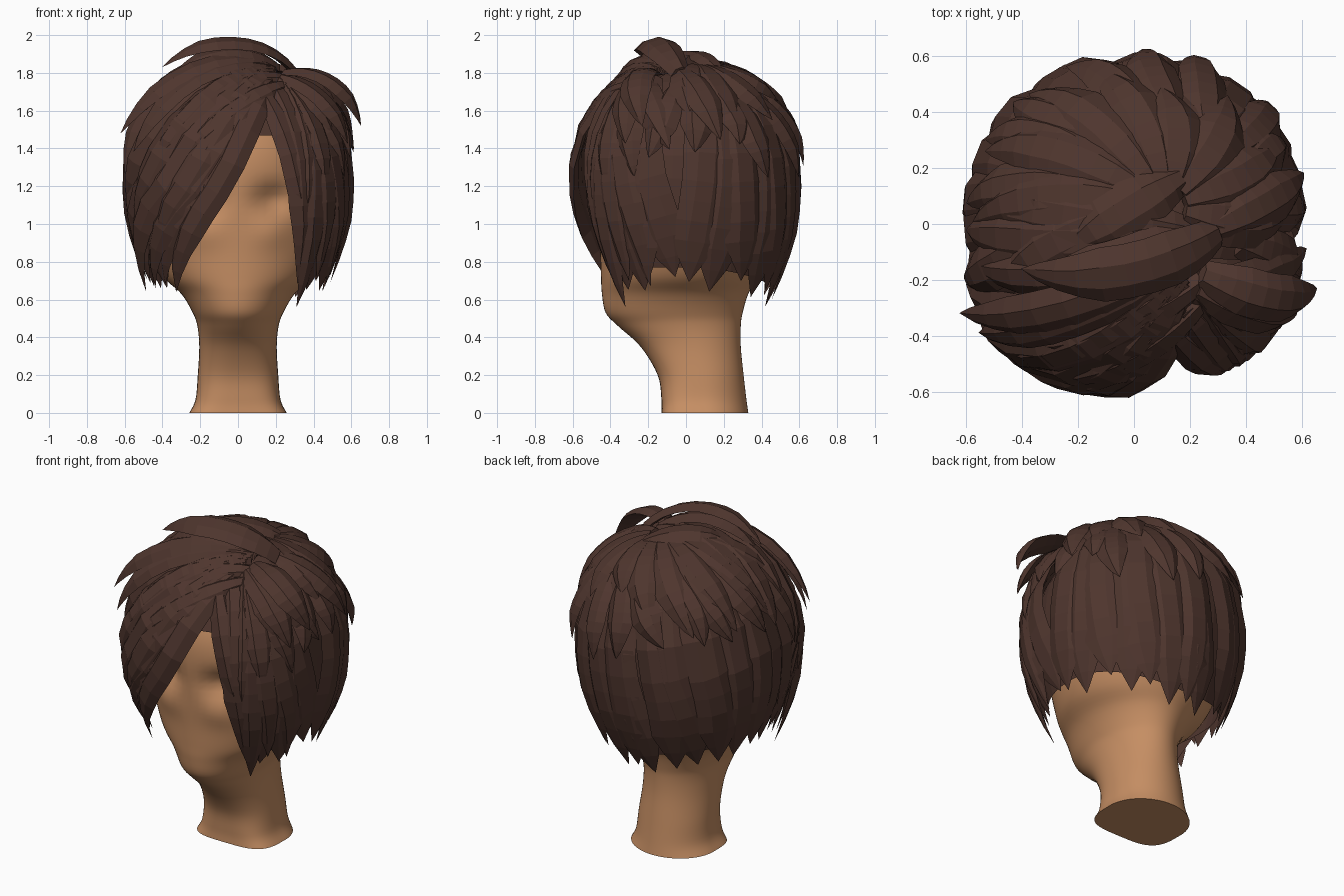
import bpy, bmesh, math, random
from mathutils import Vector

random.seed(4)
cube = bpy.data.objects.get("Cube")
if cube:
    bpy.data.objects.remove(cube)


def material(name, rgb):
    m = bpy.data.materials.new(name)
    m.use_nodes = True
    m.diffuse_color = (*rgb, 1)
    m.node_tree.nodes["Principled BSDF"].inputs["Base Color"].default_value = (*rgb, 1)
    return m


SKIN = material("warm skin", (0.56, 0.27, 0.125))
HAIR = material("dark brown hair", (0.077, 0.036, 0.027))


def finish(bm, name, mat, smooth=False):
    bmesh.ops.recalc_face_normals(bm, faces=bm.faces)
    mesh = bpy.data.meshes.new(name)
    bm.to_mesh(mesh)
    bm.free()
    mesh.materials.append(mat)
    ob = bpy.data.objects.new(name, mesh)
    bpy.context.collection.objects.link(ob)
    if smooth:
        bpy.ops.object.select_all(action="DESELECT")
        ob.select_set(True)
        bpy.context.view_layer.objects.active = ob
        bpy.ops.object.shade_smooth_by_angle(angle=math.radians(50))


def bridge(bm, a, b):
    n = len(a)
    for i in range(n):
        bm.faces.new((a[i], a[(i + 1) % n], b[(i + 1) % n], b[i]))


# Head and neck: height, front y, back y, half width, squareness of the front
SECTIONS = [
    (0.0, -0.13, 0.33, 0.258, 3.6), (0.07, -0.13, 0.32, 0.225, 3.2),
    (0.2, -0.15, 0.305, 0.213, 2.6), (0.35, -0.24, 0.29, 0.205, 2.2),
    (0.46, -0.36, 0.29, 0.215, 2), (0.53, -0.425, 0.3, 0.24, 2),
    (0.63, -0.445, 0.33, 0.3, 2), (0.72, -0.45, 0.38, 0.395, 2),
    (0.85, -0.455, 0.44, 0.46, 2), (1.0, -0.465, 0.48, 0.485, 2),
    (1.2, -0.485, 0.5, 0.5, 2), (1.4, -0.475, 0.49, 0.49, 2),
    (1.58, -0.39, 0.42, 0.42, 2), (1.7, -0.25, 0.28, 0.28, 2), (1.76, -0.08, 0.1, 0.1, 2)]


def catmull(a, b, c, d, t):
    return [0.5 * (2 * q + (r - p) * t + (2 * p - 5 * q + 4 * r - s) * t * t
                   + (3 * q - p - 3 * r + s) * t ** 3) for p, q, r, s in zip(a, b, c, d)]


def bump(x, z, cx, cz, rx, rz):
    return math.exp(-((abs(x) - cx) / rx) ** 2 - ((z - cz) / rz) ** 2)


def build_head():
    bm = bmesh.new()
    last = len(SECTIONS) - 1
    rings = []
    for i in range(last):
        four = [SECTIONS[max(0, min(last, i + k))] for k in (-1, 0, 1, 2)]
        rings += [catmull(*four, k / 5) for k in range(5)]
    rings.append(SECTIONS[-1])
    loops = []
    for z, front, back, half, square in rings:
        loop = []
        mid = (front + back) / 2
        for k in range(64):
            a = math.tau * k / 64
            c, s = math.cos(a), math.sin(a)
            n = square if s < 0 else 2
            x = half * math.copysign(abs(c) ** (2 / n), c)
            y = mid + (back - front) / 2 * math.copysign(abs(s) ** (2 / n), s)
            # Eye sockets and soft cheeks
            if y < 0:
                y += 0.075 * bump(x, z, 0.19, 1.13, 0.1, 0.075)
                y -= 0.02 * bump(x, z, 0.18, 0.95, 0.1, 0.08)
            loop.append(bm.verts.new((x, y, z)))
        loops.append(loop)
    for a, b in zip(loops, loops[1:]):
        bridge(bm, a, b)
    bm.faces.new(loops[0])
    bm.faces.new(loops[-1])
    finish(bm, "head_and_neck", SKIN, True)


# Hair envelope: a dome above its widest level, a tapering skirt below it
MID, RAD, RISE = 1.25, 0.577, 0.6


def envelope(p, lift=0.0):
    d = Vector((p[0], p[1], p[2] - MID))
    r = (abs(d.x) ** 2.15 + abs(d.y) ** 2.15) ** (1 / 2.15) or 1e-6
    if d.z >= 0:
        d *= (1 + lift / RISE) / math.hypot(r / RAD, d.z / RISE)
    else:
        k = (RAD - 0.32 * d.z ** 2 + lift) / r
        d.x, d.y = d.x * k, d.y * k
    return d + Vector((0, 0, MID))


def side(az, z):
    a = math.radians(az)
    r = RAD * math.sqrt(max(0.0, 1 - (max(z - MID, 0) / RISE) ** 2))
    return envelope((r * math.cos(a), r * math.sin(a), z))


def top(x, y):
    return Vector((x, y, MID + RISE * math.sqrt(max(0.0, 1 - (x * x + y * y) / RAD ** 2))))


def lock(bm, root, tip, width, lift=(0, 0), arc=0.0, bend=0.0, taper=0.4):
    """One faceted lock: blunt at the root, pointed at the tip."""
    across = (tip - root).cross(root + tip - Vector((0, 0, 2 * MID))).normalized()

    def at(t):
        wave = math.sin(math.pi * t)
        p = root.lerp(tip, t) + across * bend * wave
        return envelope(p, lift[0] + (lift[1] - lift[0]) * t + arc * wave)

    rings = []
    for i in range(10):
        t = i / 10
        p = at(t)
        out = Vector((p.x, p.y, max(p.z - MID, 0))).normalized()
        s = (at(t + 0.02) - p).cross(out).normalized()
        w = width * min(1, 0.55 + 1.6 * t) * min(1, (1 - t) / taper) ** 0.8
        h = 0.035 * min(1, (1 - t) / 0.3)
        shape = ((-1, -0.2), (-0.45, 0.75), (0.35, 0.9), (1, -0.2), (0, -0.5))
        rings.append([bm.verts.new(p + s * w * u + out * h * v) for u, v in shape])
    for a, b in zip(rings, rings[1:]):
        bridge(bm, a, b)
    bm.faces.new(rings[0])
    end = bm.verts.new(at(1))
    for i in range(5):
        bm.faces.new((rings[-1][i], rings[-1][(i + 1) % 5], end))


def jitter(v):
    return random.uniform(-v, v)


def crown(az, r):
    a = math.radians(az)
    return top(0.1 + r * math.cos(a), 0.06 + r * math.sin(a))


def hem(az):
    """Hair length, lower toward the nape."""
    return 0.74 - 0.09 * max(0, math.sin(math.radians(az))) ** 2


# Scalp cap under the locks, higher over the face
def build_cap():
    bm = bmesh.new()
    rows = []
    for i in range(13):
        row = []
        for k in range(48):
            az = -180 + k * 7.5
            low = 1.48 if -140 < az < -52 else hem(az) + 0.03
            f = i / 12
            z = 1.848 + (low - 1.848) * f * f
            row.append(bm.verts.new(envelope(side(az, z), -0.035)))
        rows.append(row)
    for a, b in zip(rows, rows[1:]):
        bridge(bm, a, b)
    bm.faces.new(rows[0])
    finish(bm, "scalp_cap", HAIR)


# Long locks falling round the sides and back
def build_long_locks():
    bm = bmesh.new()
    for i in range(19):
        az = -38 + i * 14
        root = crown(az, 0.2) if az > -5 else top(0.24, -0.18)
        lock(bm, root, side(az + jitter(4), hem(az) - 0.05 + jitter(0.05)), 0.115,
             (0, 0.012 * (i % 2)), bend=jitter(0.04), taper=0.2)
    finish(bm, "long_locks", HAIR)


# Shorter locks layered over the back and sides
def build_layered_locks():
    bm = bmesh.new()
    for i in range(11):
        az = -25 + i * 21
        lock(bm, crown(az, 0.3), side(az + 10 + jitter(6), 1.31 + jitter(0.12)), 0.09,
             (0.0, 0.05), 0.01, jitter(0.04))
    for i in range(9):
        az = -10 + i * 25
        lock(bm, crown(az, 0.08), side(az + 14, 1.54 + jitter(0.08)), 0.1,
             (0.0, 0.05), 0.01, 0.03)
    finish(bm, "layered_locks", HAIR)


# Fringe swept from the parting toward the right: tip angle, tip height, width, tip lift
def build_fringe():
    bm = bmesh.new()
    sweep = [(-132, 0.64, 0.095, 0.02), (-141, 0.68, 0.1, 0.01), (-150, 0.66, 0.1, 0.03),
             (-161, 0.64, 0.1, 0.05), (-172, 0.75, 0.1, 0.01), (-138, 0.82, 0.1, 0.04),
             (-152, 1.0, 0.1, 0.05), (-165, 1.1, 0.09, 0.03), (-139, 1.2, 0.08, 0.04),
             (-145, 1.36, 0.08, 0.1), (-153, 1.43, 0.08, 0.15), (-166, 1.47, 0.08, 0.06),
             (-178, 1.42, 0.1, 0.05), (-190, 1.48, 0.1, 0.04)]
    for i, (az, z, width, lift) in enumerate(sweep):
        f = i / len(sweep)
        lock(bm, top(0.15 + 0.05 * f, -0.31 + 0.3 * f), side(az, z), width,
             (0.0, lift), 0.01, jitter(0.02), 0.33)
    # Short locks closing the roots along the parting
    for y, az, z in ((-0.27, -122, 1.3), (-0.2, -135, 1.42)):
        lock(bm, top(0.24, y), side(az, z), 0.08, (0, 0.02), 0.01)
    finish(bm, "swept_fringe", HAIR)


# Locks framing the face on the left of the parting
def build_face_frame():
    bm = bmesh.new()
    frame = [(-46, 0.56, 0.1, 0.01), (-52, 0.9, 0.08, 0), (-36, 0.7, 0.1, 0.02),
             (-22, 0.67, 0.1, 0.02), (-42, 1.15, 0.09, 0.03), (-26, 1.25, 0.09, 0.04),
             (-8, 1.38, 0.09, 0.06), (-34, 1.45, 0.08, 0.06)]
    for az, z, width, lift in frame:
        lock(bm, top(0.22, -0.24), side(az, z), width, (0, lift), 0.01)
    # Locks closing the parting above the brow
    lock(bm, top(0.13, -0.37), side(-48, 0.82), 0.08, (0, 0), 0.0)
    lock(bm, top(0.18, -0.3), side(-50, 0.68), 0.1, (0, 0.005), 0.0)
    finish(bm, "face_framing_locks", HAIR)


# Loose locks standing off the top
def build_loose_locks():
    bm = bmesh.new()
    lock(bm, top(0.28, -0.03), top(-0.33, -0.13), 0.1, (0.03, 0.13), 0.045, -0.04)
    lock(bm, top(0.2, -0.04), top(-0.33, -0.17), 0.1, (0.01, 0.06), 0.04, -0.02)
    lock(bm, top(0.16, 0.16), top(-0.25, -0.1), 0.1, (0.01, 0.03), 0.02)
    lock(bm, top(0.23, -0.17), top(0.51, -0.18), 0.09, (0.02, 0.16), 0.07, 0.02)
    lock(bm, top(0.22, -0.22), top(0.49, -0.27), 0.09, (0.01, 0.1), 0.03)
    lock(bm, top(0.25, -0.03), top(0.53, 0.16), 0.09, (0.01, 0.08), 0.02)
    finish(bm, "loose_top_locks", HAIR)


build_head()
build_cap()
build_long_locks()
build_layered_locks()
build_fringe()
build_face_frame()
build_loose_locks()
